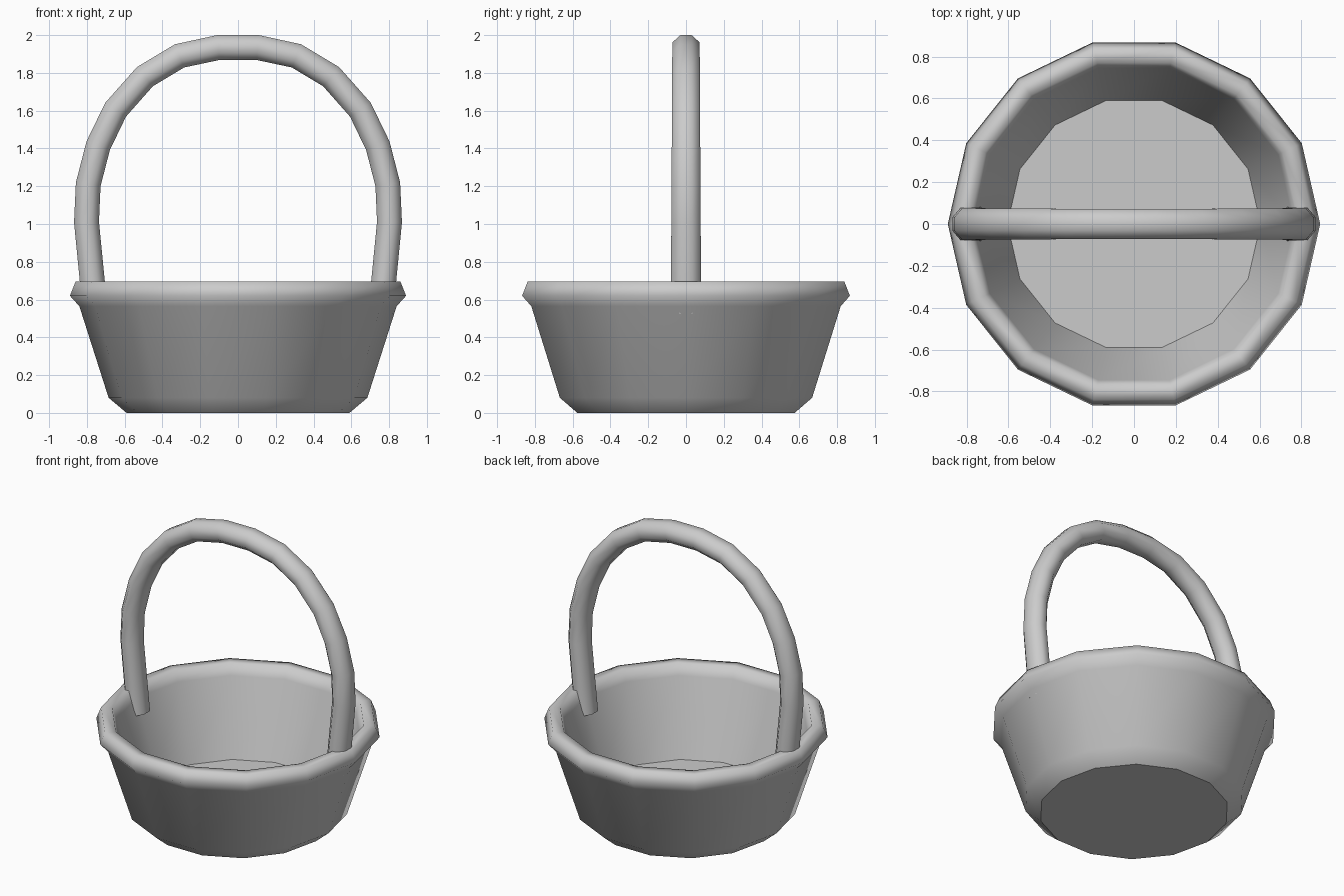
import bpy, bmesh, math
from mathutils import Vector

if "Cube" in bpy.data.objects:
    bpy.data.objects.remove(bpy.data.objects["Cube"])


def skin_rings(name, rings, cap_start=True, cap_end=True):
    """Bridge equal-sized rings into a smooth shell with crisp flat caps."""
    bm = bmesh.new()
    loops = [[bm.verts.new(p) for p in ring] for ring in rings]
    n = len(loops[0])
    for a, b in zip(loops, loops[1:]):
        for i in range(n):
            j = (i + 1) % n
            bm.faces.new((a[i], a[j], b[j], b[i])).smooth = True
    caps = []
    if cap_start:
        caps.append(bm.faces.new(loops[0][::-1]))
    if cap_end:
        caps.append(bm.faces.new(loops[-1]))
    for f in caps:
        for e in f.edges:
            e.smooth = False
    bmesh.ops.recalc_face_normals(bm, faces=bm.faces)
    mesh = bpy.data.meshes.new(name)
    bm.to_mesh(mesh)
    bm.free()
    obj = bpy.data.objects.new(name, mesh)
    bpy.context.collection.objects.link(obj)
    return obj


# Basket bowl: 14-sided lathe, outside wall, rolled rim, inside wall, floor
SIDES = 14
profile = [(0.59, 0.0), (0.685, 0.08), (0.84, 0.565), (0.89, 0.62),
           (0.86, 0.695), (0.79, 0.695), (0.765, 0.62), (0.605, 0.12)]
bowl_rings = [[(r * math.cos(2 * math.pi * i / SIDES),
                r * math.sin(2 * math.pi * i / SIDES), z)
               for i in range(SIDES)] for r, z in profile]
skin_rings("basket_bowl", bowl_rings)

# Handle: octagonal tube swept along a mirrored arch
half = [(0.755, 0.53), (0.802, 1.01), (0.793, 1.21), (0.74, 1.415),
        (0.648, 1.605), (0.493, 1.78), (0.31, 1.89), (0.105, 1.934)]
path = [Vector((x, 0, z)) for x, z in half]
path += [Vector((-x, 0, z)) for x, z in reversed(half)]
handle_rings = []
for k, p in enumerate(path):
    before = (p - path[max(k - 1, 0)]).normalized()
    after = (path[min(k + 1, len(path) - 1)] - p).normalized()
    t = (before + after).normalized()
    normal = Vector((t.z, 0, -t.x))
    in_plane = 0.066 / math.cos(math.pi / 8)
    width = (0.072 + 0.008 * (2.0 - p.z) / 1.4) / math.cos(math.pi / 8)
    ring = []
    for i in range(8):
        a = math.pi / 8 + i * math.pi / 4
        ring.append(p + normal * in_plane * math.cos(a)
                    + Vector((0, width * math.sin(a), 0)))
    handle_rings.append(ring)
skin_rings("basket_handle", handle_rings)
